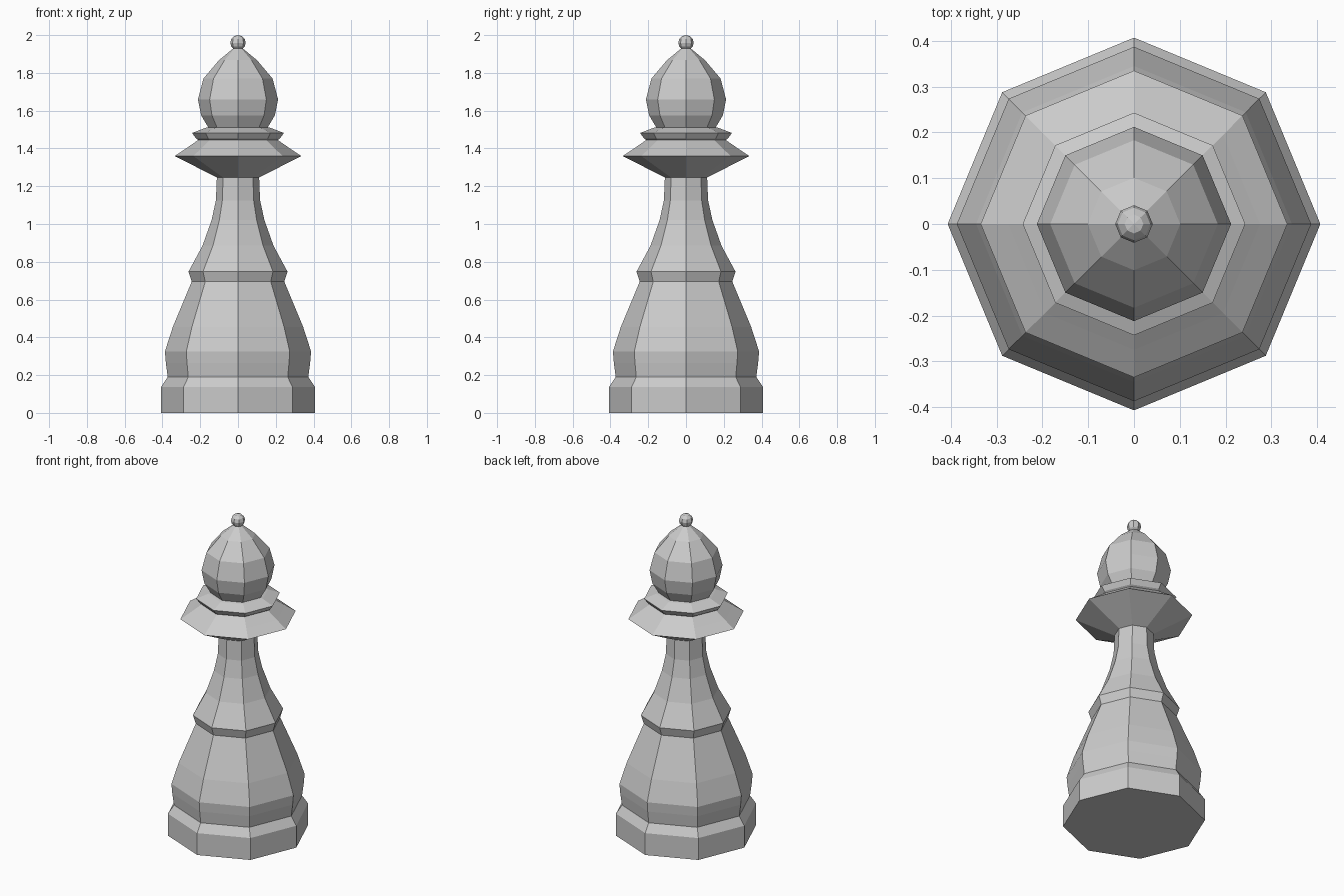
import bpy, bmesh
from math import cos, sin, pi

if "Cube" in bpy.data.objects:
    bpy.data.objects.remove(bpy.data.objects["Cube"])

SIDES = 8


def lathe(name, profile):
    """Revolve (radius, height) points into a closed eight-sided solid."""
    bm = bmesh.new()
    rings = [[bm.verts.new((r * cos(2 * pi * i / SIDES), r * sin(2 * pi * i / SIDES), z))
              for i in range(SIDES)] for r, z in profile]
    for a, b in zip(rings, rings[1:]):
        for i in range(SIDES):
            j = (i + 1) % SIDES
            bm.faces.new((a[i], a[j], b[j], b[i]))
    bm.faces.new(rings[0][::-1])
    bm.faces.new(rings[-1])
    mesh = bpy.data.meshes.new(name)
    bm.to_mesh(mesh)
    bm.free()
    obj = bpy.data.objects.new(name, mesh)
    bpy.context.collection.objects.link(obj)
    return obj


# One continuous turned body: base, stem, collar, ring and domed head
base = [(0.407, 0), (0.407, 0.138), (0.372, 0.19), (0.382, 0.265), (0.387, 0.325)]
stem = [(0.345, 0.455), (0.245, 0.695), (0.262, 0.748), (0.188, 0.885),
        (0.14, 1.02), (0.117, 1.125), (0.112, 1.246)]
collar = [(0.335, 1.36), (0.275, 1.40), (0.21, 1.445)]
ring = [(0.222, 1.452), (0.243, 1.482), (0.175, 1.508)]
head = [(0.158, 1.512), (0.195, 1.575), (0.212, 1.66), (0.183, 1.77),
        (0.101, 1.867), (0.022, 1.932)]
lathe("turned_body", base + stem + collar + ring + head)

# Small ball on top
bpy.ops.mesh.primitive_uv_sphere_add(segments=SIDES, ring_count=6, radius=0.041,
                                     location=(0, 0, 1.959))
bpy.context.object.name = "top_ball"
